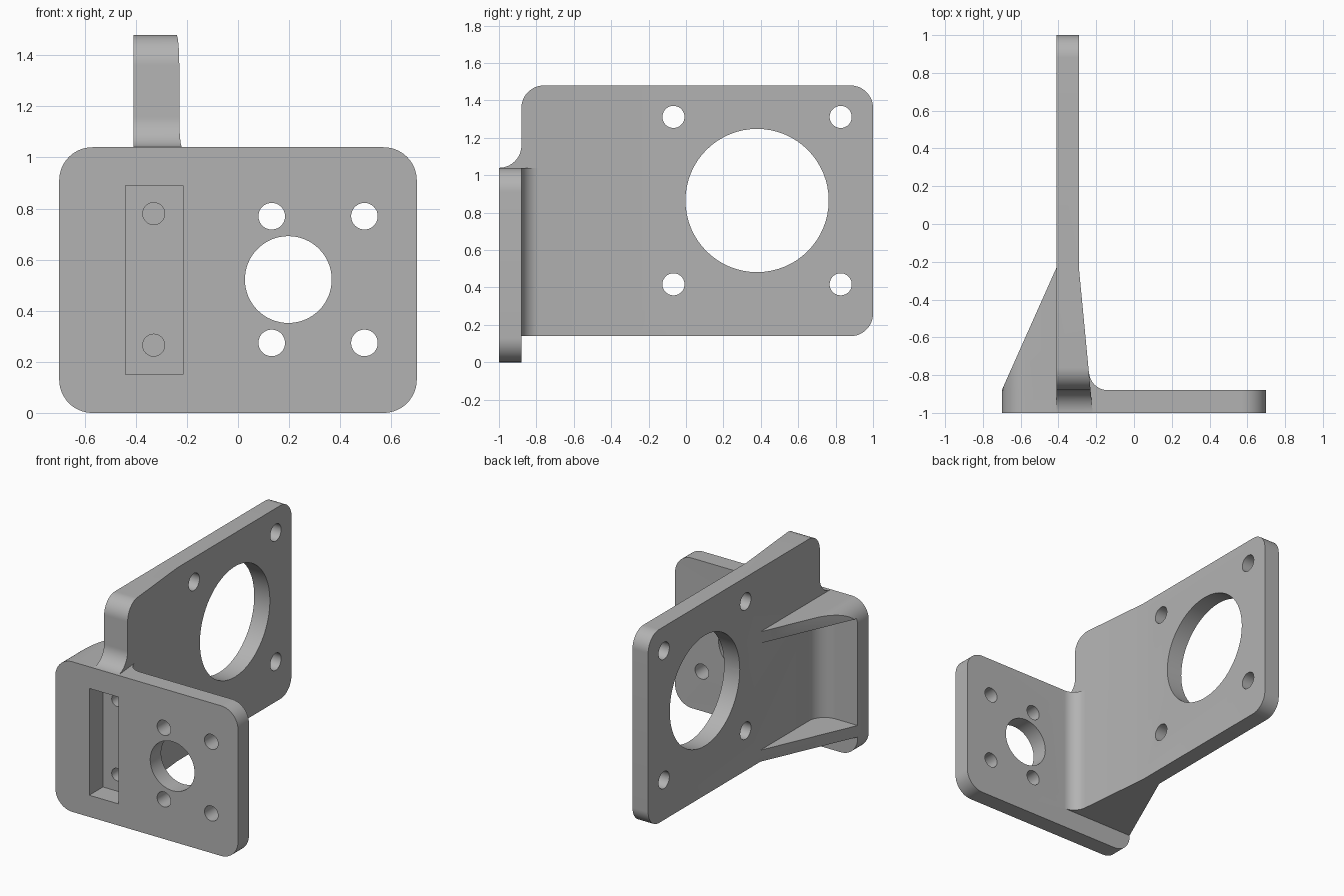
import bpy, bmesh
from math import cos, sin, pi, radians

cube = bpy.data.objects.get("Cube")
if cube:
    bpy.data.objects.remove(cube, do_unlink=True)

grey = bpy.data.materials.new("plain grey")
grey.use_nodes = True
color = (0.45, 0.45, 0.45, 1)
grey.diffuse_color = color
grey.node_tree.nodes["Principled BSDF"].inputs["Base Color"].default_value = color


def arc(cx, cy, r, a0, a1, n=16):
    return [(cx + r * cos(radians(a0 + (a1 - a0) * i / n)),
             cy + r * sin(radians(a0 + (a1 - a0) * i / n))) for i in range(n + 1)]


def circle(cx, cy, r, n=64):
    return [(cx + r * cos(2 * pi * i / n), cy + r * sin(2 * pi * i / n)) for i in range(n)]


def rounded_rect(u0, u1, v0, v1, r):
    return (arc(u1 - r, v0 + r, r, -90, 0) + arc(u1 - r, v1 - r, r, 0, 90)
            + arc(u0 + r, v1 - r, r, 90, 180) + arc(u0 + r, v0 + r, r, 180, 270))


# Outline swept along one axis from lo to hi
PLACE = {"x": lambda u, v, d: (d, u, v),
         "y": lambda u, v, d: (u, d, v),
         "z": lambda u, v, d: (u, v, d)}


def prism(name, pts, axis, lo, hi):
    bm = bmesh.new()
    place = PLACE[axis]
    a = [bm.verts.new(place(u, v, lo)) for u, v in pts]
    b = [bm.verts.new(place(u, v, hi)) for u, v in pts]
    bm.faces.new(a)
    bm.faces.new(b[::-1])
    for i in range(len(pts)):
        j = (i + 1) % len(pts)
        bm.faces.new((a[i], b[i], b[j], a[j]))
    bmesh.ops.recalc_face_normals(bm, faces=bm.faces[:])
    me = bpy.data.meshes.new(name)
    bm.to_mesh(me)
    bm.free()
    me.materials.append(grey)
    ob = bpy.data.objects.new(name, me)
    bpy.context.collection.objects.link(ob)
    return ob


def combine(ob, other, op):
    mod = ob.modifiers.new(op.lower(), "BOOLEAN")
    mod.operation = op
    mod.solver = "EXACT"
    mod.object = other
    bpy.context.view_layer.objects.active = ob
    bpy.ops.object.modifier_apply(modifier=mod.name)
    bpy.data.objects.remove(other, do_unlink=True)


TOP, BASE, BACK = 1.04, 0.14, -0.88
plate_outline = rounded_rect(-0.7, 0.7, 0, TOP, 0.13)

# Front plate
bracket = prism("bracket", plate_outline, "y", -1, BACK)

# Upright side plate, thicker towards the front
upright = prism("upright", [(-0.41, -1.1), (-0.209, -1.1), (-0.29, -0.25),
                            (-0.29, 1.1), (-0.41, 1.1)], "z", 0, 1.6)
side = ([(-0.99, BASE)] + arc(0.88, 0.26, 0.12, -90, 0) + arc(0.88, 1.36, 0.12, 0, 90)
        + arc(-0.76, 1.36, 0.12, 90, 180) + arc(-1, 1.16, 0.12, 0, -90) + [(-0.99, 1.0)])
combine(upright, prism("side_outline", side, "x", -1, 1), "INTERSECT")
combine(bracket, upright, "UNION")

# Rounded inside corners on both faces of the upright
left_fillet = arc(-0.138, -0.78, 0.1, 185, 270) + [(-0.138, -0.93), (-0.33, -0.93), (-0.33, -0.79)]
right_fillet = arc(-0.53, -0.76, 0.12, 0, -90) + [(-0.53, -0.93), (-0.36, -0.93), (-0.36, -0.76)]
for name, pts in (("left_fillet", left_fillet), ("right_fillet", right_fillet)):
    combine(bracket, prism(name, pts, "z", BASE, TOP), "UNION")

# Triangular ribs, trimmed to the plate's rounded corners
for z in (BASE, TOP - 0.08):
    rib = prism("rib", [(-0.41, -0.23), (-0.7, BACK), (-0.7, -0.94),
                        (-0.35, -0.94), (-0.35, -0.23)], "z", z, z + 0.08)
    combine(rib, prism("rib_trim", plate_outline, "y", -1.2, 0), "INTERSECT")
    combine(bracket, rib, "UNION")

# Front pocket with two blind screw holes
pocket = [(-0.44, 0.15), (-0.215, 0.15), (-0.215, 0.89), (-0.44, 0.89)]
combine(bracket, prism("pocket", pocket, "y", -1.1, -0.85), "DIFFERENCE")
for z in (0.265, 0.78):
    combine(bracket, prism("screw_hole", circle(-0.33, z, 0.043), "y", -0.9, -0.65), "DIFFERENCE")

# Front plate holes
front_holes = [(0.197, 0.522, 0.17)] + [(x, z, 0.052) for x in (0.132, 0.495) for z in (0.274, 0.77)]
for x, z, r in front_holes:
    combine(bracket, prism("front_hole", circle(x, z, r), "y", -1.1, -0.8), "DIFFERENCE")

# Upright holes
side_holes = [(0.38, 0.865, 0.383)] + [(y, z, 0.059) for y in (-0.067, 0.827) for z in (0.417, 1.312)]
for y, z, r in side_holes:
    combine(bracket, prism("side_hole", circle(y, z, r), "x", -0.6, -0.1), "DIFFERENCE")

# Smooth curved walls, sharp edges
bpy.ops.object.select_all(action="DESELECT")
bracket.select_set(True)
bpy.context.view_layer.objects.active = bracket
bpy.ops.object.shade_smooth_by_angle(angle=radians(30))
